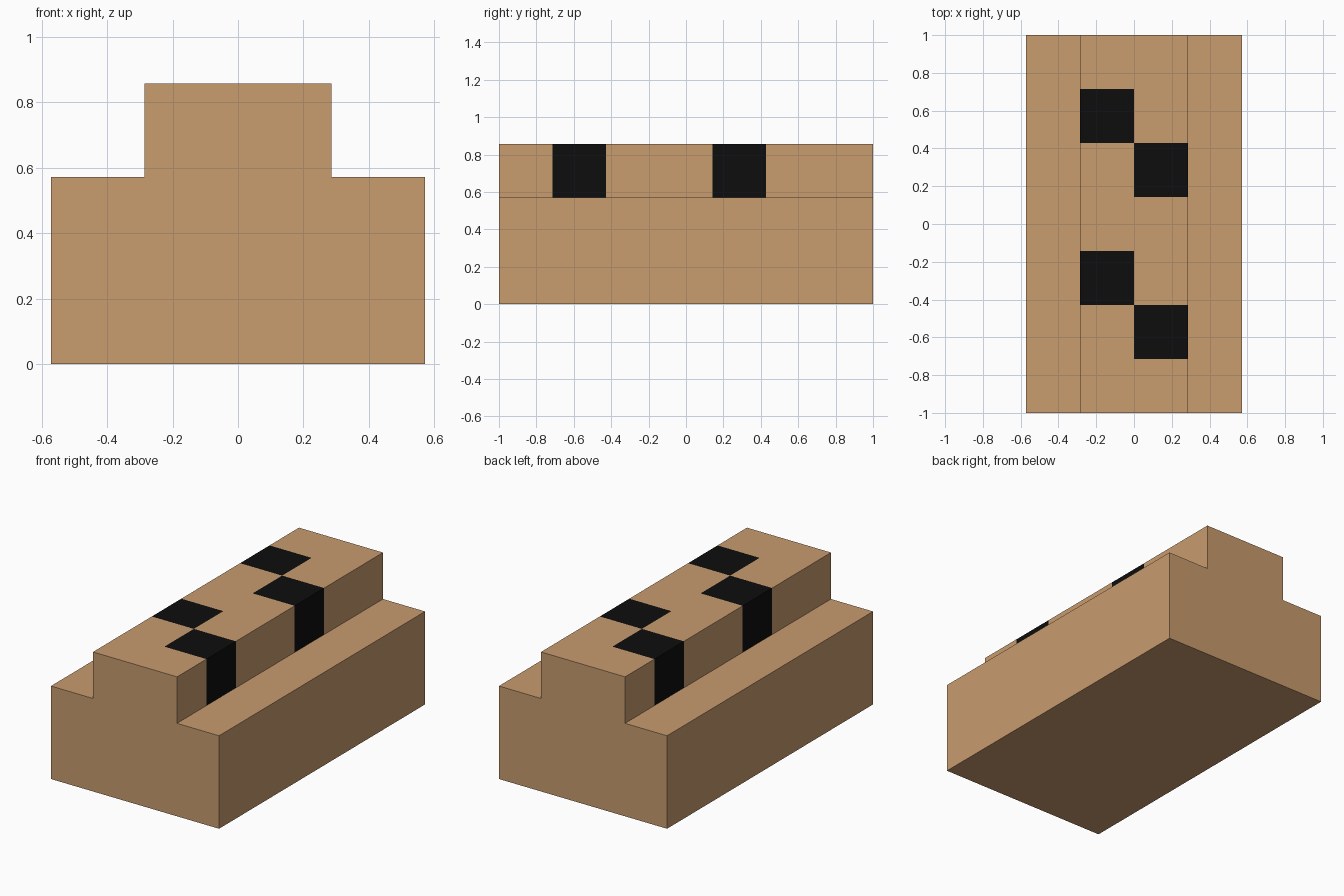
import bpy, bmesh

if "Cube" in bpy.data.objects:
    bpy.data.objects.remove(bpy.data.objects["Cube"])

U = 2 / 7  # one grid cell


def material(name, rgb):
    m = bpy.data.materials.new(name)
    m.diffuse_color = (*rgb, 1)
    m.use_nodes = True
    m.node_tree.nodes["Principled BSDF"].inputs["Base Color"].default_value = m.diffuse_color
    return m


# Stepped cross-section (x, z) in cells, split along the ridge centre
profile = [(-2, 0), (2, 0), (2, 2), (1, 2), (1, 3),
           (0, 3), (-1, 3), (-1, 2), (-2, 2)]

# Sweep the section along y, one ring per cell
bm = bmesh.new()
rings = [[bm.verts.new((x * U, -1 + row * U, z * U)) for x, z in profile]
         for row in range(8)]
for a, b in zip(rings, rings[1:]):
    for i in range(len(profile)):
        j = (i + 1) % len(profile)
        bm.faces.new((a[i], a[j], b[j], b[i]))
bm.faces.new(rings[0])
bm.faces.new(rings[-1])
bmesh.ops.recalc_face_normals(bm, faces=bm.faces)

# Black checks on the ridge: top and side faces, alternating right and left
bm.normal_update()
for f in bm.faces:
    c = f.calc_center_median()
    row = int((c.y + 1) / U)
    on_ridge = c.z > 2.2 * U and abs(f.normal.y) < 0.5
    if on_ridge and row in ((1, 4) if c.x > 0 else (2, 5)):
        f.material_index = 1

mesh = bpy.data.meshes.new("stepped_block")
bm.to_mesh(mesh)
bm.free()
mesh.materials.append(material("tan", (0.578, 0.332, 0.156)))
mesh.materials.append(material("black", (0.004, 0.004, 0.004)))
block = bpy.data.objects.new("stepped_block", mesh)
bpy.context.collection.objects.link(block)
